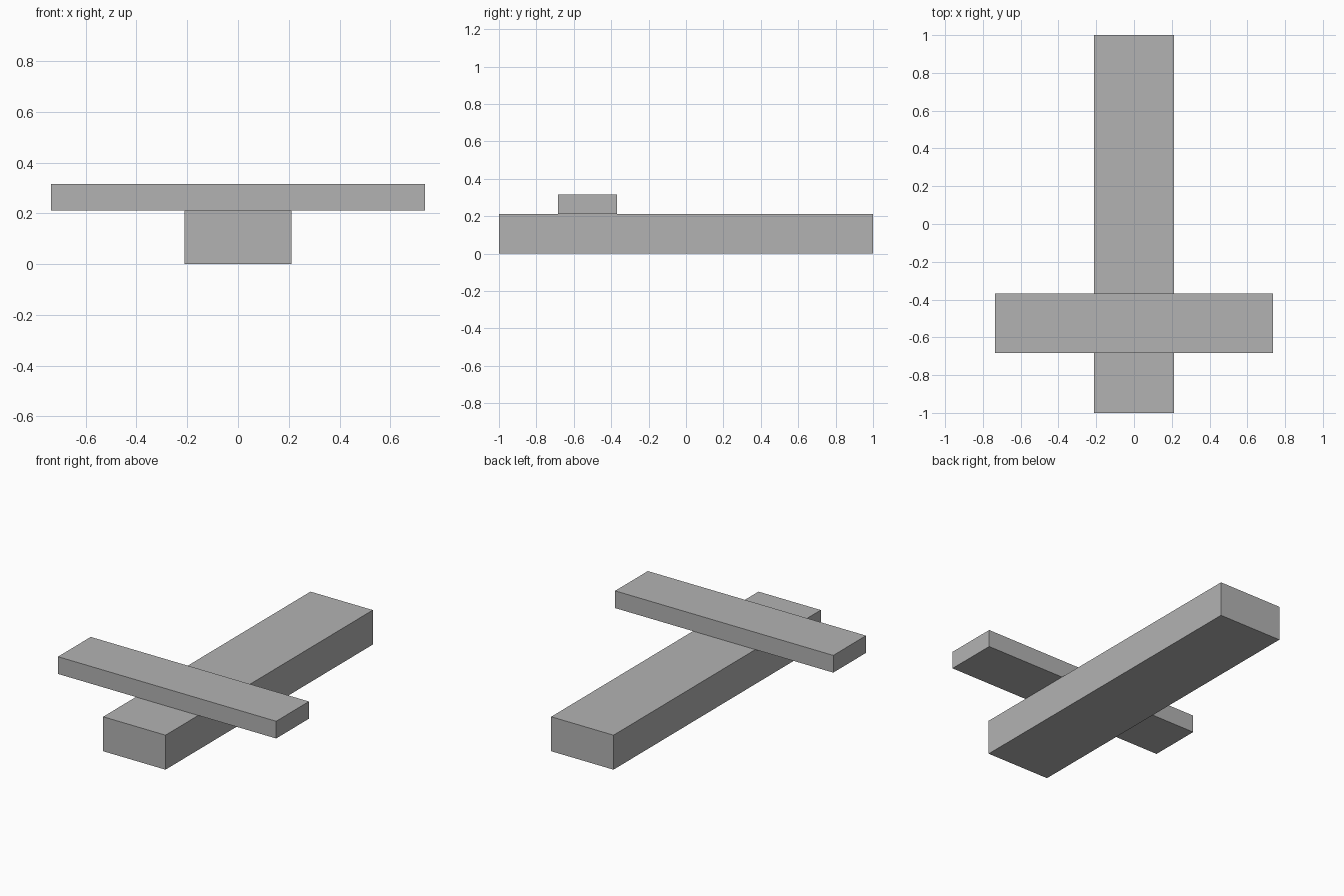
import bpy

default = bpy.data.objects.get("Cube")
if default:
    bpy.data.objects.remove(default, do_unlink=True)

UNIT = 2 / 19  # the beam is 19 modules long

grey = bpy.data.materials.new("plain_grey")
grey.use_nodes = True
colour = (0.45, 0.45, 0.45, 1)
grey.diffuse_color = colour
grey.node_tree.nodes["Principled BSDF"].inputs["Base Color"].default_value = colour


def box(name, size, centre):
    """Flat-faced box, measured in modules."""
    bpy.ops.mesh.primitive_cube_add(size=1, location=[c * UNIT for c in centre])
    obj = bpy.context.object
    obj.name = name
    obj.scale = [s * UNIT for s in size]
    bpy.ops.object.transform_apply(location=False, rotation=False, scale=True)
    obj.data.materials.append(grey)
    return obj


# Long beam on the ground
box("long_beam", (4, 19, 2), (0, 0, 1))

# Thin crosspiece resting on the beam near the front
box("crosspiece", (14, 3, 1), (0, -5, 2.5))
